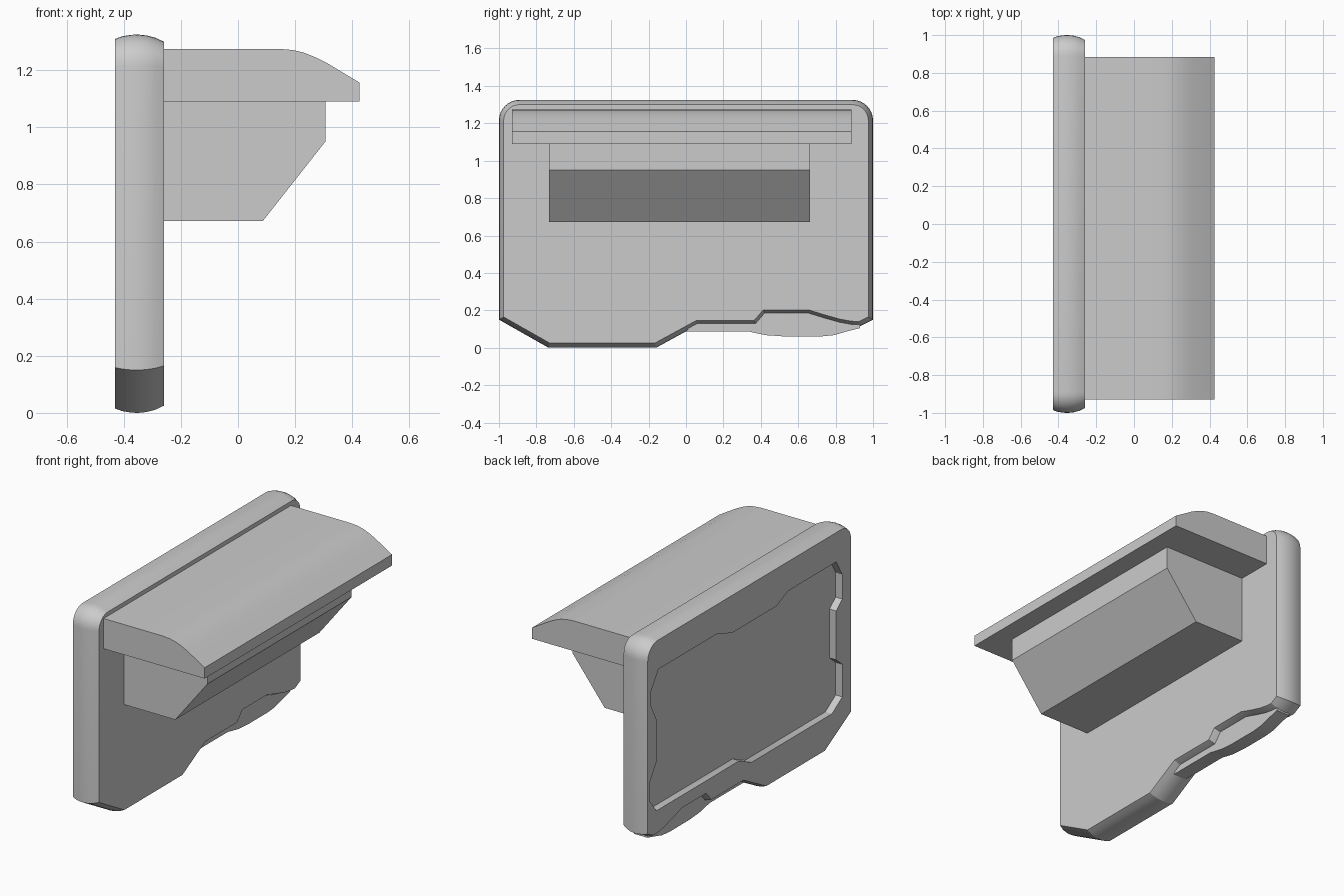
import bpy, bmesh, math
from mathutils import Vector

if "Cube" in bpy.data.objects:
    bpy.data.objects.remove(bpy.data.objects["Cube"])


def loft(name, rings):
    """Closed solid from equal-length rings of 3D points."""
    bm = bmesh.new()
    vs = [[bm.verts.new(p) for p in ring] for ring in rings]
    n = len(vs[0])
    for a, b in zip(vs, vs[1:]):
        for i in range(n):
            j = (i + 1) % n
            bm.faces.new((a[i], a[j], b[j], b[i]))
    bm.faces.new(vs[0])
    bm.faces.new(vs[-1])
    bmesh.ops.recalc_face_normals(bm, faces=bm.faces)
    me = bpy.data.meshes.new(name)
    bm.to_mesh(me)
    bm.free()
    ob = bpy.data.objects.new(name, me)
    bpy.context.collection.objects.link(ob)
    return ob


def along_x(name, yz, x0, x1):
    return loft(name, [[(x, y, z) for y, z in yz] for x in (x0, x1)])


def along_y(name, xz, y0, y1):
    return loft(name, [[(x, y, z) for x, z in xz] for y in (y0, y1)])


def inset(pts, d):
    """Mitred inward offset of a counter-clockwise outline."""
    out = []
    for i, p in enumerate(pts):
        p = Vector(p)
        e1 = (p - Vector(pts[i - 1])).normalized()
        e2 = (Vector(pts[(i + 1) % len(pts)]) - p).normalized()
        n1, n2 = Vector((-e1.y, e1.x)), Vector((-e2.y, e2.x))
        out.append(p + (n1 + n2) * d / (1 + n1.dot(n2)))
    return out


def arc(cy, cz, r, a0, a1, n=8):
    return [(cy + r * math.cos(math.radians(a0 + (a1 - a0) * i / n)),
             cz + r * math.sin(math.radians(a0 + (a1 - a0) * i / n))) for i in range(n + 1)]


def smooth(ob, angle=25):
    bpy.ops.object.select_all(action='DESELECT')
    ob.select_set(True)
    bpy.context.view_layer.objects.active = ob
    bpy.ops.object.shade_smooth_by_angle(angle=math.radians(angle))


# Back panel: stepped lower edge, rounded top corners, crowned rim
outline = [(-1, .15), (-.735, 0), (-.16, 0), (.06, .12), (.375, .12), (.425, .178),
           (.65, .178), (.74, .15), (.82, .128), (.88, .117), (.93, .115), (1, .15)]
outline += arc(.89, 1.215, .11, 0, 90) + arc(-.89, 1.215, .11, 90, 180)
rings = []
for x, d in ((-.43, .015), (-.405, .006), (-.375, .001), (-.35, 0),
             (-.32, .003), (-.29, .011), (-.26, .025)):
    rings.append([(x, p[0], p[1]) for p in inset(outline, d)])
panel = loft("back_panel", rings)

# Shallow notched recess in the rear face
recess = [(-.8, .215), (-.02, .215), (.1, .27), (.9, .27), (.97, .36), (.97, .46),
          (.9, .57), (.9, .83), (.96, .945), (.96, 1.01), (.88, 1.13), (.31, 1.13),
          (.17, 1.08), (-.26, 1.08), (-.38, 1.13), (-.84, 1.13), (-.9, 1.03),
          (-.9, .88), (-.84, .83), (-.84, .53), (-.9, .48), (-.9, .28)]
cutter = along_x("recess_cutter", recess, -.5, -.385)
cutter.hide_render = True
mod = panel.modifiers.new("recess", 'BOOLEAN')
mod.operation, mod.object, mod.solver = 'DIFFERENCE', cutter, 'EXACT'
bpy.context.view_layer.objects.active = panel
bpy.ops.object.modifier_apply(modifier=mod.name)
bpy.data.objects.remove(cutter)
smooth(panel)

# Thin lip hanging below the stepped edge
lip = [(0, .088), (.33, .088), (.38, .077), (.43, .067), (.53, .06), (.72, .06),
       (.79, .067), (.87, .09), (.93, .105), (.93, .2), (.1, .2)]
smooth(along_x("lower_lip", lip, -.39, -.3))

# Overhanging hood with a curved front
hood = [(-.28, 1.09), (.425, 1.09), (.425, 1.157), (.37, 1.19), (.31, 1.226),
        (.27, 1.246), (.23, 1.262), (.19, 1.271), (.14, 1.275), (-.28, 1.275)]
smooth(along_y("top_hood", hood, -.93, .885))

# Housing under the hood with a sloped underside
housing = [(-.28, .672), (.087, .672), (.306, .95), (.306, 1.09), (-.28, 1.09)]
along_y("housing", housing, -.732, .663)
